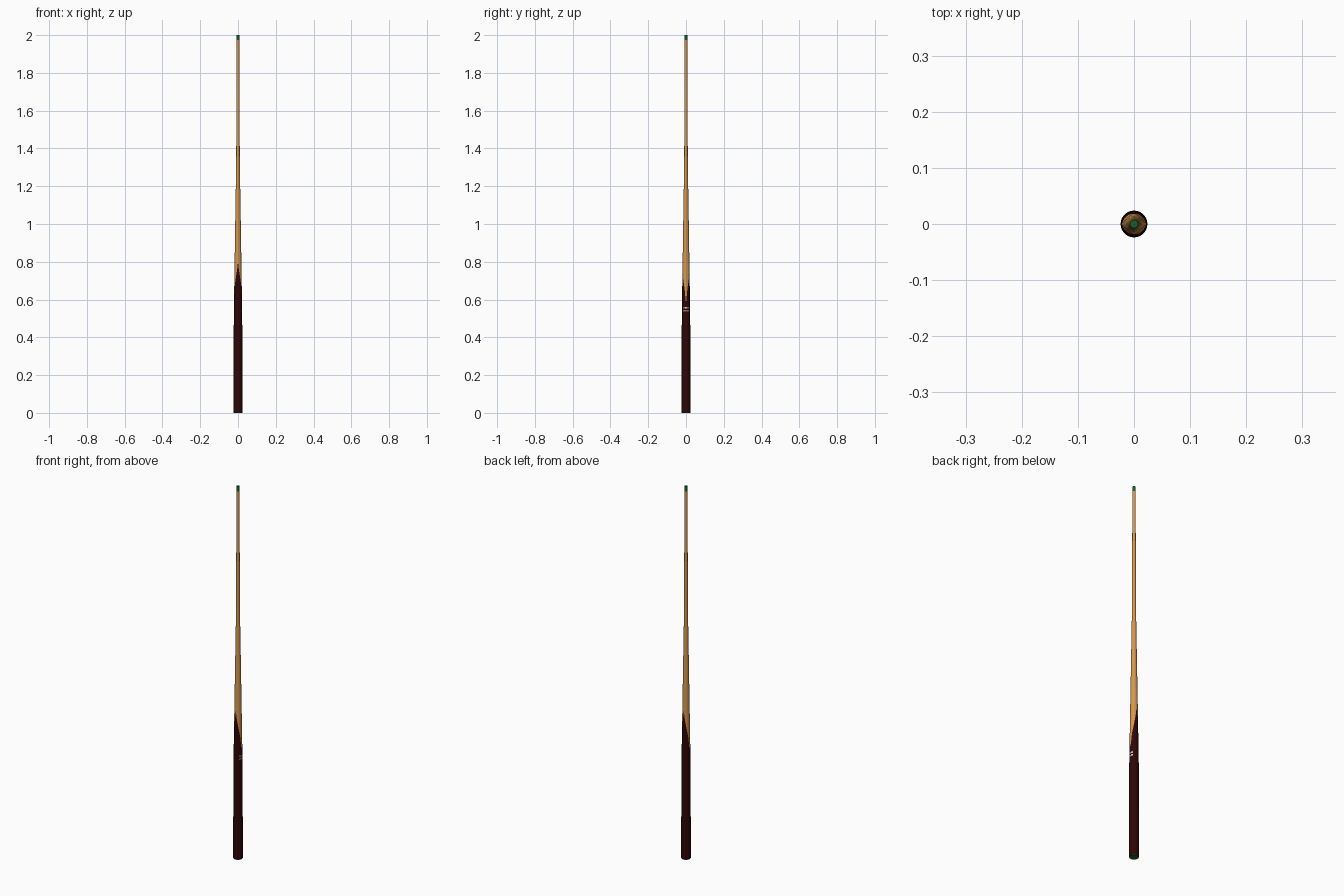
import bpy, bmesh, math

if "Cube" in bpy.data.objects:
    bpy.data.objects.remove(bpy.data.objects["Cube"])

def mat(name, rgb):
    m = bpy.data.materials.new(name)
    m.diffuse_color = (*rgb, 1)
    m.use_nodes = True
    m.node_tree.nodes["Principled BSDF"].inputs["Base Color"].default_value = m.diffuse_color
    return m

DARK = mat("dark rosewood", (0.025, 0.002, 0.002))
WOOD = mat("ash wood", (0.68, 0.31, 0.075))
GREEN = mat("green chalk", (0.01, 0.11, 0.022))
PALE = mat("pale inlay", (0.75, 0.70, 0.60))

N = 48

def interp(points, x):
    for (x0, y0), (x1, y1) in zip(points, points[1:]):
        if x <= x1:
            return y0 + (y1 - y0) * (x - x0) / (x1 - x0)
    return points[-1][1]

# Butt is nearly parallel, then the shaft tapers to the tip
TAPER = [(0, 0.0238), (0.5, 0.0224), (0.67, 0.0199), (0.85, 0.0172),
         (1.18, 0.0120), (1.34, 0.0095), (2.0, 0.0074)]
# Joint height from the front/back points (0) to the side valleys (1)
JOINT = [(0, 0.80), (0.2, 0.75), (0.5, 0.70), (0.75, 0.66), (1, 0.58)]

def radius(z):
    return interp(TAPER, z)

def splice(a):
    return interp(JOINT, abs((a / (math.pi / 2)) % 2 - 1))

def lathe(name, rings, mats):
    """rings: (height or function of angle, radius or None); mats: one per band"""
    bm = bmesh.new()
    loops = []
    for z, r in rings:
        loop = []
        for i in range(N):
            a = 2 * math.pi * i / N
            zz = z(a) if callable(z) else z
            rr = radius(zz) if r is None else r
            loop.append(bm.verts.new((rr * math.cos(a), rr * math.sin(a), zz)))
        loops.append(loop)
    used = list(dict.fromkeys(mats))
    for k, m in enumerate(mats):
        for i in range(N):
            j = (i + 1) % N
            f = bm.faces.new((loops[k][i], loops[k][j], loops[k + 1][j], loops[k + 1][i]))
            f.material_index = used.index(m)
    bm.faces.new(loops[0][::-1]).material_index = used.index(mats[0])
    bm.faces.new(loops[-1]).material_index = used.index(mats[-1])
    me = bpy.data.meshes.new(name)
    bm.to_mesh(me)
    bm.free()
    for m in used:
        me.materials.append(m)
    ob = bpy.data.objects.new(name, me)
    bpy.context.collection.objects.link(ob)
    bpy.ops.object.select_all(action='DESELECT')
    ob.select_set(True)
    bpy.context.view_layer.objects.active = ob
    bpy.ops.object.shade_smooth_by_angle(angle=math.radians(40))
    return ob

# Shaft: dark butt spliced into pale wood with pointed joints
lathe("shaft", [(0.002, None), (0.25, None), (0.5, None), (splice, None), (0.85, None),
                (1.18, None), (1.34, None), (1.974, None)],
      [DARK] * 3 + [WOOD] * 4)
# Green pad under the butt
lathe("butt_pad", [(0.0, 0.0225), (0.003, 0.0225)], [GREEN])
# Chalked tip
lathe("tip", [(1.974, 0.0076), (2.0, 0.0076)], [GREEN])

# Small inlaid bars on the right side of the butt
bm = bmesh.new()
for z in (0.541, 0.556):
    for k in range(-2, 3):
        a0, a1 = k * 0.28 - 0.1, k * 0.28 + 0.1
        r = radius(z) + 0.0004
        bm.faces.new([bm.verts.new((r * math.cos(a), r * math.sin(a), z + dz))
                      for a, dz in ((a0, -0.004), (a1, -0.004), (a1, 0.004), (a0, 0.004))])
me = bpy.data.meshes.new("inlay_bars")
bm.to_mesh(me)
bm.free()
me.materials.append(PALE)
bpy.context.collection.objects.link(bpy.data.objects.new("inlay_bars", me))
